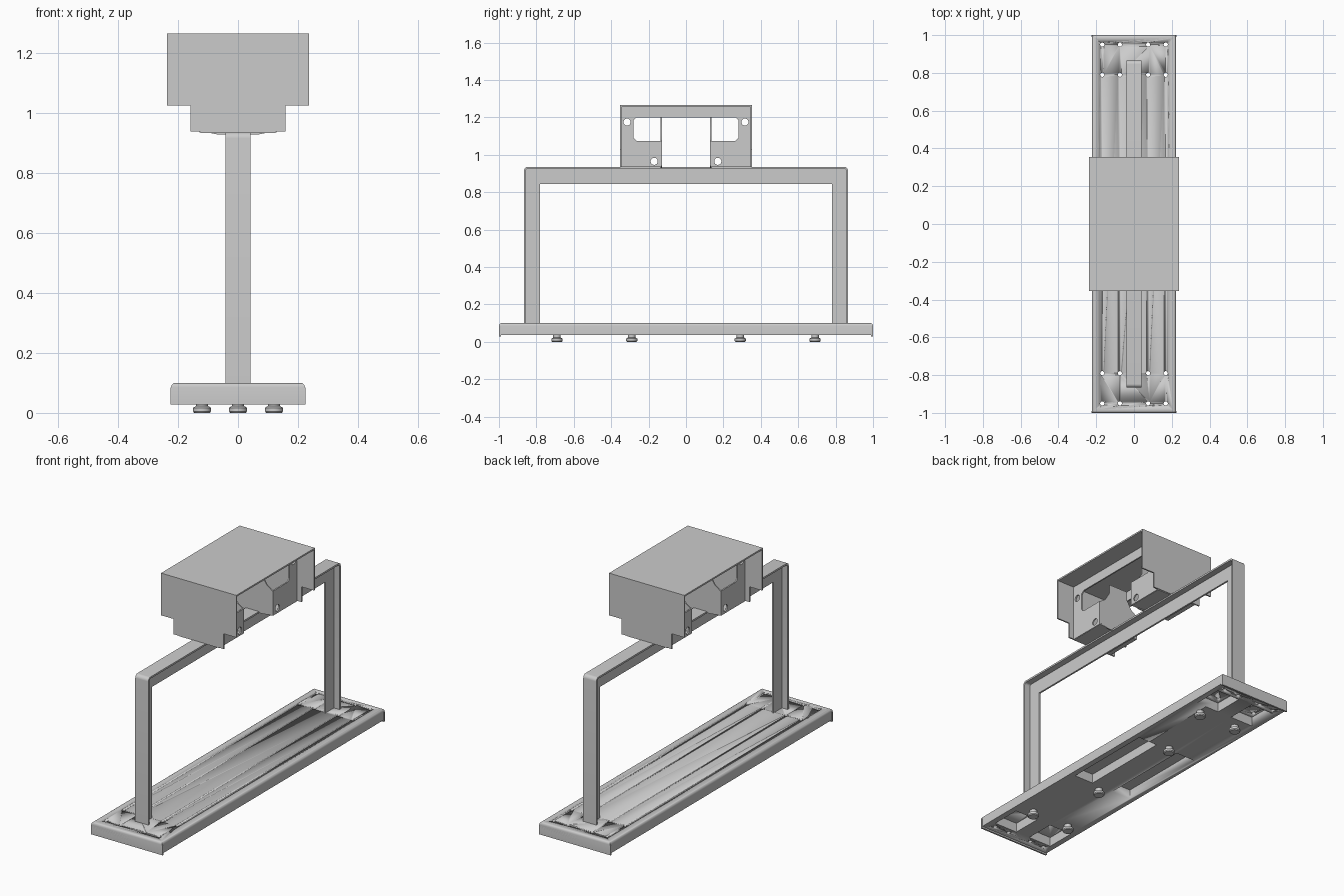
import bpy, bmesh, math
from mathutils import Matrix

if "Cube" in bpy.data.objects:
    bpy.data.objects.remove(bpy.data.objects["Cube"])

YZ = (math.pi / 2, 0, math.pi / 2)   # outline drawn in y,z
XZ = (math.pi / 2, 0, 0)             # outline drawn in x,z


def finish(ob):
    bpy.ops.object.select_all(action='DESELECT')
    ob.select_set(True)
    bpy.context.view_layer.objects.active = ob
    bpy.ops.object.shade_smooth_by_angle(angle=math.radians(35))
    return ob


def panel(name, outlines, thick, loc, rot):
    """Sheet part: first outline is the edge, the others are holes."""
    cu = bpy.data.curves.new(name, 'CURVE')
    cu.dimensions, cu.fill_mode, cu.extrude = '2D', 'BOTH', thick / 2
    for pts in outlines:
        sp = cu.splines.new('POLY')
        sp.points.add(len(pts) - 1)
        for p, (a, b) in zip(sp.points, pts):
            p.co = (a, b, 0, 1)
        sp.use_cyclic_u = True
    tmp = bpy.data.objects.new(name + "_curve", cu)
    bpy.context.collection.objects.link(tmp)
    bpy.context.view_layer.update()
    me = bpy.data.meshes.new_from_object(tmp.evaluated_get(bpy.context.evaluated_depsgraph_get()))
    bpy.data.objects.remove(tmp)
    bm = bmesh.new()
    bm.from_mesh(me)
    bmesh.ops.remove_doubles(bm, verts=bm.verts, dist=1e-5)
    bmesh.ops.recalc_face_normals(bm, faces=bm.faces)
    bm.to_mesh(me)
    bm.free()
    ob = bpy.data.objects.new(name, me)
    bpy.context.collection.objects.link(ob)
    ob.location, ob.rotation_euler = loc, rot
    return finish(ob)


def add_box(bm, x0, x1, y0, y1, z0, z1):
    m = Matrix.Translation(((x0 + x1) / 2, (y0 + y1) / 2, (z0 + z1) / 2))
    m = m @ Matrix.Diagonal((x1 - x0, y1 - y0, z1 - z0, 1))
    return bmesh.ops.create_cube(bm, size=1, matrix=m)['verts']


def add_cyl(bm, x, y, z0, z1, r0, r1, n=20):
    bmesh.ops.create_cone(bm, cap_ends=True, segments=n, radius1=r0, radius2=r1, depth=z1 - z0,
                          matrix=Matrix.Translation((x, y, (z0 + z1) / 2)))


def from_bm(name, bm):
    me = bpy.data.meshes.new(name)
    bm.to_mesh(me)
    bm.free()
    ob = bpy.data.objects.new(name, me)
    bpy.context.collection.objects.link(ob)
    return finish(ob)


def box(name, *dims):
    bm = bmesh.new()
    add_box(bm, *dims)
    return from_bm(name, bm)


def circle(a, b, r, n=20):
    return [(a + r * math.cos(2 * math.pi * i / n), b + r * math.sin(2 * math.pi * i / n)) for i in range(n)]


def arch(w, h, z0, r):
    """Right-to-left arch outline with rounded top corners."""
    right = [(w - r + r * math.cos(t * math.pi / 12), h - r + r * math.sin(t * math.pi / 12)) for t in range(7)]
    pts = [(w, z0)] + right
    return pts + [(-a, b) for a, b in reversed(pts)]


# base slab with rounded top edges
bm = bmesh.new()
add_box(bm, -.223, .223, -1, 1, .037, .10)
top = [e for e in bm.edges if all(v.co.z > .09 for v in e.verts)]
bmesh.ops.bevel(bm, geom=top, offset=.014, segments=4, profile=.5, affect='EDGES')
base = from_bm("base", bm)

# pockets underneath and screw holes
pockets, screws = bmesh.new(), bmesh.new()
for sx in (-1, 1):
    add_box(pockets, *sorted((sx * .07, sx * .19)), -.26, .27, .0, .09)
    for sy in (-1, 1):
        add_box(pockets, *sorted((sx * .045, sx * .19)), *sorted((sy * .75, sy * .92)), .0, .09)
        for x in (.075, .168):
            for y in (.79, .95):
                add_cyl(screws, sx * x, sy * y, 0, .2, .011, .011, 16)
for name, cut in (("pocket_cutter", pockets), ("screw_cutter", screws)):
    cutter = from_bm(name, cut)
    cutter.hide_render = True
    mod = base.modifiers.new(name, 'BOOLEAN')
    mod.operation, mod.solver, mod.object = 'DIFFERENCE', 'EXACT', cutter
    bpy.context.view_layer.objects.active = base
    bpy.ops.object.modifier_apply(modifier=name)
    bpy.data.objects.remove(cutter)

# end lips of the base
for side, s in (("front", -1), ("back", 1)):
    box(side + "_base_lip", -.225, .225, *sorted((s * .99, s * 1.0)), .028, .084)

# feet
for i, (x, y) in enumerate([(sx * .12, sy * .69) for sx in (-1, 1) for sy in (-1, 1)] + [(0, -.29), (0, .29)]):
    bm = bmesh.new()
    add_cyl(bm, x, y, 0, .005, .026, .03)
    add_cyl(bm, x, y, .005, .017, .03, .03)
    add_cyl(bm, x, y, .017, .023, .03, .02)
    add_cyl(bm, x, y, .023, .04, .02, .02)
    from_bm(f"foot_{i + 1}", bm)

# handle frame: T section, wide outer strip plus central web
panel("frame_strip", [arch(.866, .936, .098, .02) + arch(.856, .926, .098, .012)[::-1]], .082, (0, 0, 0), YZ)
panel("frame_web", [arch(.86, .93, .098, .016) + [(-.78, .098), (-.78, .845), (.78, .845), (.78, .098)]],
      .01, (0, 0, 0), YZ)

# cover: top sheet and stepped end walls
box("cover_top", -.237, .237, -.354, .354, 1.256, 1.265)
step = [(.237, 1.26), (.237, 1.025), (.158, 1.025), (.158, .938)]
for side, s in (("front", -1), ("back", 1)):
    panel(side + "_cover_wall", [step + [(-a, b) for a, b in reversed(step)]], .008, (0, s * .35, 0), XZ)

# inner side plates with opening and mounting holes
half = [(0, 1.2), (.265, 1.2), (.28, 1.185), (.28, 1.09), (.265, 1.075), (.13, 1.075),
        (.13, .935), (.348, .935), (.348, 1.258)]
plate = half[1:] + [(-a, b) for a, b in reversed(half[1:])]
holes = [circle(s * y, z, .019) for s in (-1, 1) for y, z in ((.315, 1.175), (.17, .965))]
for side, s in (("left", -1), ("right", 1)):
    panel(side + "_side_plate", [plate] + holes, .008, (s * .125, 0, 0), YZ)

# inner cross walls and floors
wall = [(.07, .929), (.1, .935), (.127, .942), (.127, 1.075), (.09, 1.1), (.06, 1.15), (.06, 1.2)]
for side, s in (("front", -1), ("back", 1)):
    panel(side + "_cross_wall", [wall + [(-a, b) for a, b in reversed(wall)]], .007, (0, s * .133, 0), XZ)
    box(side + "_cover_floor", -.125, .125, *sorted((s * .13, s * .35)), .934, .942)
